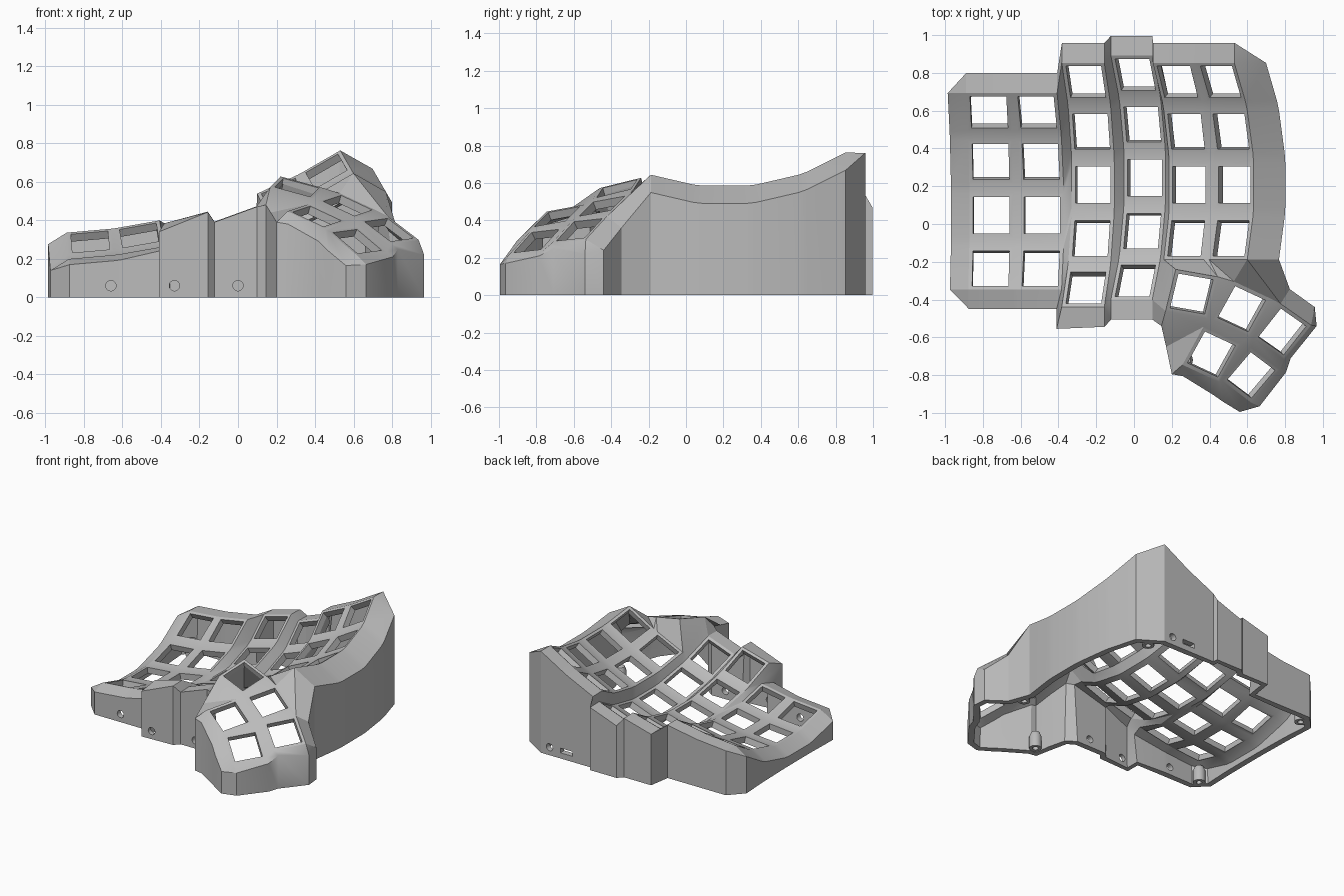
import bpy, bmesh, math
from math import radians, sin, cos
from mathutils import Matrix, Vector

if "Cube" in bpy.data.objects:
    bpy.data.objects.remove(bpy.data.objects["Cube"])

grey = bpy.data.materials.new("plain grey")
grey.use_nodes = True
grey.diffuse_color = (0.5, 0.5, 0.5, 1)
grey.node_tree.nodes["Principled BSDF"].inputs["Base Color"].default_value = (0.5, 0.5, 0.5, 1)

MOUNT, HOLE = 0.1166, 0.0965           # half sizes of a key mount and its opening
ROW_R, COL_R = 1.09, 3.106             # curvature of the key well
ROWS = [4, 4, 5, 5, 4, 4]              # keys in each column, inner column first
OFFSET = [(0, 0), (0, 0), (0.038, -0.06), (0, 0), (-0.16, 0.02), (-0.16, 0.02)]
T, R = Matrix.Translation, lambda a, axis: Matrix.Rotation(radians(a), 4, axis)


def key_matrix(c, r):
    dy, dz = OFFSET[c]
    row = T((0, 0, ROW_R)) @ R(15 * (2 - r), 'X') @ T((0, 0, -ROW_R))
    col = T((0, 0, COL_R)) @ R(-5 * (3 - c), 'Y') @ T((0, 0, -COL_R))
    return T((-0.217, 0.207, 0.217)) @ R(-15, 'Y') @ T((0, dy, dz)) @ col @ row


# Key positions: the curved well, then the thumb cluster
keys = {(c, r): key_matrix(c, r) for c in range(6) for r in range(ROWS[c])}
for name, pos, rx, ry, rz in [
        ("A", (0.305, -0.37, 0.57), 14, 15, 10),
        ("B", (0.57, -0.45, 0.476), 10, 23, 25),
        ("C", (0.785, -0.57, 0.35), 6, 32, 35),
        ("D", (0.41, -0.69, 0.42), 10, 23, 25),
        ("E", (0.62, -0.80, 0.29), 6, 34, 37)]:
    keys[name] = T(pos) @ R(-rz, 'Z') @ R(ry, 'Y') @ R(rx, 'X')

bm = bmesh.new()
CORNERS = [(-1, 1), (1, 1), (1, -1), (-1, -1)]    # back left, back right, front right, front left
vert = {}


def face(*corners):
    bm.faces.new([vert[k] for k in corners])


# Key mounts: square frames around each opening
for k, m in keys.items():
    inner = []
    for i, (x, y) in enumerate(CORNERS):
        vert[k, i] = bm.verts.new(m @ Vector((x * MOUNT, y * MOUNT, 0)))
        inner.append(bm.verts.new(m @ Vector((x * HOLE, y * HOLE, 0))))
    for i in range(4):
        j = (i + 1) % 4
        bm.faces.new([vert[k, i], vert[k, j], inner[j], inner[i]])

# Webs between rows, between columns and at the crossings
for c in range(6):
    for r in range(ROWS[c]):
        a, below = (c, r), (c, r + 1)
        if below in keys:
            face((a, 3), (a, 2), (below, 1), (below, 0))
        b, b_below = (c - 1, r), (c - 1, r + 1)
        if b in keys:
            face((a, 1), (b, 0), (b, 3), (a, 2))
            if below in keys and b_below in keys:
                face((a, 2), (b, 3), (b_below, 0), (below, 1))

# Webs at the uneven column ends and around the thumb cluster
P, Q, S, U, V = (4, 3), (3, 4), (2, 4), (1, 3), (0, 3)
W = (2, 3)
for f in [
        ((P, 2), ((3, 3), 3), (Q, 0)), ((P, 2), (Q, 0), (Q, 3)),
        ((W, 2), (U, 3), (S, 1)), ((S, 1), ("A", 0), ("A", 3), (S, 2)),
        ((S, 1), (U, 3), ("A", 0)), ((U, 3), (U, 2), ("A", 1), ("A", 0)),
        ((U, 2), (V, 3), ("A", 1)), ((V, 3), ("B", 0), ("A", 1)),
        ((V, 3), (V, 2), ("B", 0)), ((V, 2), ("B", 1), ("B", 0)),
        ((V, 2), ("C", 0), ("B", 1)), (("A", 1), ("B", 0), ("B", 3), ("A", 2)),
        (("A", 2), ("B", 3), ("D", 0)), (("A", 3), ("A", 2), ("D", 0)),
        (("B", 3), ("B", 2), ("D", 1), ("D", 0)), (("B", 1), ("C", 0), ("C", 3), ("B", 2)),
        (("B", 2), ("C", 3), ("E", 0), ("D", 1)), (("C", 3), ("C", 2), ("E", 1), ("E", 0)),
        (("D", 1), ("E", 0), ("E", 3), ("D", 2))]:
    face(*f)

# Rim: each outer corner paired with the wall top beside it
rim = []


def add(k, i, side):
    co = vert[k, i].co
    if side == "left":
        p = co + Vector((-0.097, 0, -0.06))
    elif side == "right":
        p = co + Vector((0.168, 0, -0.095))
    elif side in ("front", "back"):
        y = 0.09 if side == "back" else -0.09
        p = co + keys[k].to_3x3() @ Vector((0, y, -0.055))
    else:
        p = Vector(side)
    rim.append((vert[k, i], p))


for r in range(4):
    add((5, r), 0, "left")
    add((5, r), 3, "left")
for k, i in [((5, 3), 3), ((5, 3), 2), (P, 3)]:
    add(k, i, "front")
add(P, 2, (-0.41, -0.45, 0.24))
add(Q, 3, (-0.41, -0.555, 0.34))
for k, i in [(Q, 2), (S, 3), (S, 2)]:
    add(k, i, "front")
for k, i, p in [
        ("A", 3, (0.145, -0.54, 0.48)), ("D", 0, (0.17, -0.65, 0.44)),
        ("D", 3, (0.20, -0.795, 0.39)), ("D", 3, (0.26, -0.806, 0.38)),
        ("D", 2, (0.42, -0.905, 0.29)), ("E", 3, (0.47, -0.94, 0.24)),
        ("E", 2, (0.56, -0.995, 0.165)), ("E", 2, (0.665, -0.965, 0.17)),
        ("E", 1, (0.805, -0.785, 0.21)), ("C", 2, (0.83, -0.71, 0.25)),
        ("C", 1, (0.967, -0.54, 0.22)), ("C", 1, (0.957, -0.44, 0.24)),
        ("C", 0, (0.825, -0.345, 0.36))]:
    add(k, i, p)
for r in (3, 2, 1, 0):
    add((0, r), 2, "right")
    add((0, r), 1, "right")
for c in range(6):
    add((c, 0), 1, "back")
    add((c, 0), 0, "back")

# Sloped rim and vertical walls down to the ground
tops = [bm.verts.new(p) for _, p in rim]
feet = [bm.verts.new((p.x, p.y, 0)) for _, p in rim]
for i in range(len(rim)):
    j = (i + 1) % len(rim)
    a, b = rim[i][0], rim[j][0]
    bm.faces.new([a, tops[i], tops[j]] if a == b else [a, tops[i], tops[j], b])
    bm.faces.new([tops[i], feet[i], feet[j], tops[j]])
bmesh.ops.recalc_face_normals(bm, faces=bm.faces)
bm.normal_update()
if sum(f.normal.z * f.calc_area() for f in bm.faces) < 0:
    bmesh.ops.reverse_faces(bm, faces=bm.faces)


def make_object(name, b):
    mesh = bpy.data.meshes.new(name)
    b.to_mesh(mesh)
    b.free()
    mesh.materials.append(grey)
    ob = bpy.data.objects.new(name, mesh)
    bpy.context.collection.objects.link(ob)
    return ob


case = make_object("keyboard_case", bm)
solid = case.modifiers.new("thickness", 'SOLIDIFY')
solid.thickness, solid.offset = 0.045, -1

# Cutters: screw holes in the front, a round socket and a slot in the back
cut = bmesh.new()
for x, y in [(-0.66, -0.45), (-0.33, -0.52), (0.0, -0.52), (0.46, 0.95)]:
    bmesh.ops.create_cone(cut, cap_ends=True, segments=20, radius1=0.027, radius2=0.027, depth=0.3,
                          matrix=T((x, y, 0.06)) @ R(90, 'X'))
bmesh.ops.create_cube(cut, size=1, matrix=T((0.32, 0.95, 0.06)) @ Matrix.Diagonal((0.1, 0.3, 0.035, 1)))
cutter = make_object("hole_cutter", cut)
cutter.hide_render = True
holes = case.modifiers.new("holes", 'BOOLEAN')
holes.operation, holes.solver, holes.object = 'DIFFERENCE', 'EXACT', cutter

bpy.ops.object.select_all(action='DESELECT')
bpy.context.view_layer.objects.active = case
case.select_set(True)
for m in ("thickness", "holes"):
    bpy.ops.object.modifier_apply(modifier=m)
bpy.data.objects.remove(cutter)

# Screw posts: domed tubes turned from one profile
PROFILE = [(0, 0.07), (0.02, 0.07), (0.02, 0), (0.042, 0), (0.042, 0.09), (0.03, 0.12), (0, 0.132)]
for n, (x, y) in enumerate([(0.58, 0.84), (-0.88, 0.71), (-0.88, -0.36), (0.27, -0.72), (0.74, -0.28)]):
    b = bmesh.new()
    pts = [b.verts.new((px, 0, pz)) for px, pz in PROFILE]
    edges = [b.edges.new(e) for e in zip(pts, pts[1:])]
    bmesh.ops.spin(b, geom=pts + edges, cent=(0, 0, 0), axis=(0, 0, 1), angle=2 * math.pi, steps=20)
    bmesh.ops.remove_doubles(b, verts=b.verts, dist=0.0005)
    bmesh.ops.recalc_face_normals(b, faces=b.faces)
    post = make_object(f"screw_post_{n + 1}", b)
    post.location = (x, y, 0)
    post.select_set(True)

bpy.ops.object.shade_smooth_by_angle(angle=radians(25))
